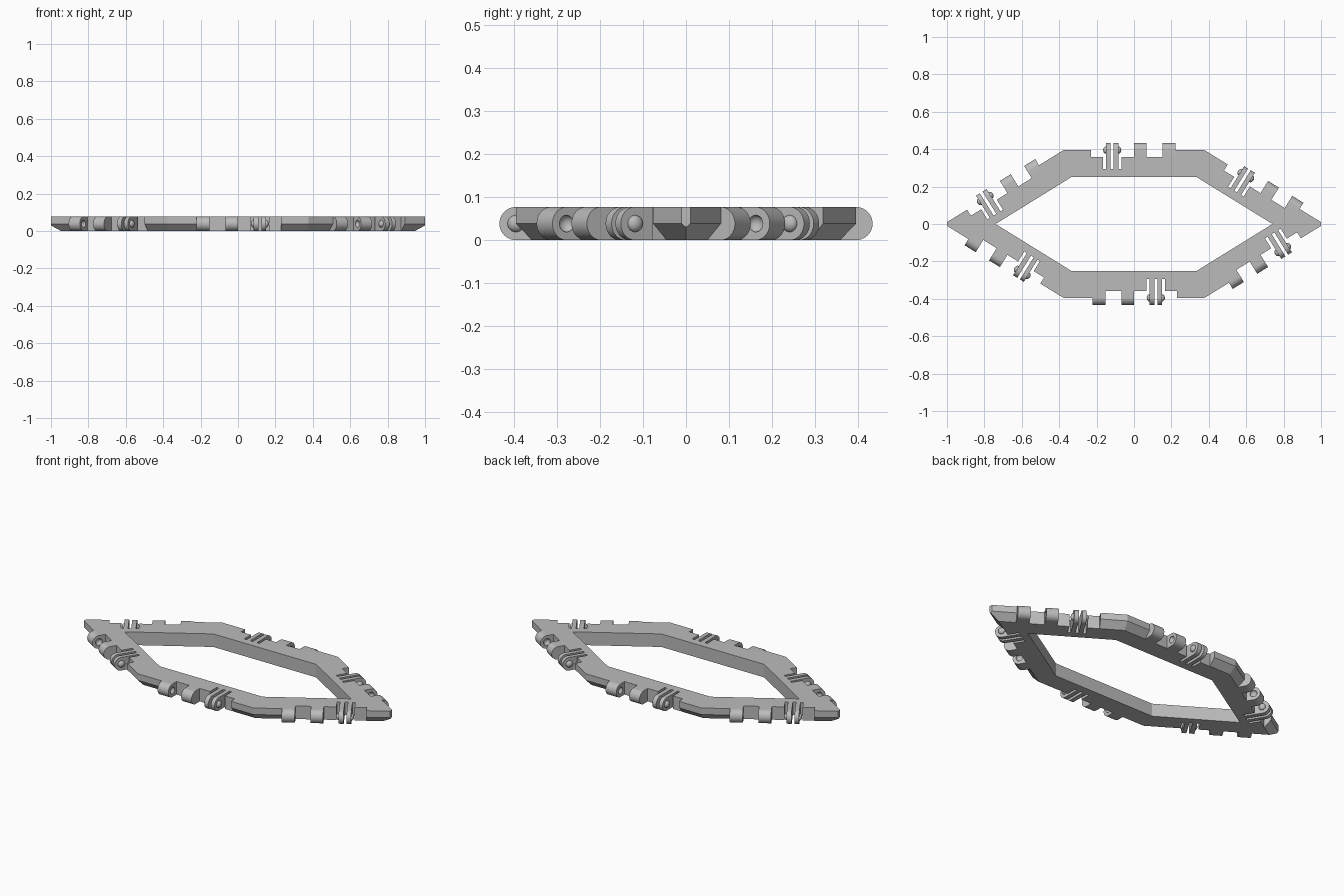
import bpy, bmesh, math
from mathutils import Matrix, Vector

if "Cube" in bpy.data.objects:
    bpy.data.objects.remove(bpy.data.objects["Cube"], do_unlink=True)

# Main dimensions
HEIGHT = 0.077
RADIUS = HEIGHT / 2            # knuckle radius, hinge axis lies on the outer edge
EDGE_Y, CORNER_X = 0.395, 0.377
SLOPE = math.atan(2 / (1 + math.sqrt(5)))
APEX_X = CORNER_X + EDGE_Y / math.tan(SLOPE)
WIDTH, CHAMFER, NOTCH, SLIT = 0.145, 0.037, 0.038, 0.101
PRONGS = [(-0.15, -0.126), (-0.109, -0.083)]
SLITS = [(-0.165, -0.15), (-0.126, -0.109), (-0.083, -0.067)]
KNUCKLES = [(0.0, 0.068), (0.152, 0.222)]
NOTCH_START, NOTCH_END = -0.23, 0.222

grey = bpy.data.materials.new("plain grey")
grey.use_nodes = True
COLOUR = (0.5, 0.5, 0.5, 1)
grey.diffuse_color = COLOUR
grey.node_tree.nodes["Principled BSDF"].inputs["Base Color"].default_value = COLOUR


def finish(bm, name):
    bmesh.ops.recalc_face_normals(bm, faces=bm.faces)
    mesh = bpy.data.meshes.new(name)
    bm.to_mesh(mesh)
    bm.free()
    mesh.materials.append(grey)
    ob = bpy.data.objects.new(name, mesh)
    bpy.context.collection.objects.link(ob)
    return ob


def smooth(ob):
    ob.data.shade_smooth()
    ob.data.set_sharp_from_angle(angle=math.radians(35))


def prism(points, offset):
    """Extrude a planar outline along an offset."""
    bm = bmesh.new()
    face = bm.faces.new([bm.verts.new(p) for p in points])
    out = bmesh.ops.extrude_face_region(bm, geom=[face], use_keep_orig=True)
    moved = [v for v in out["geom"] if isinstance(v, bmesh.types.BMVert)]
    bmesh.ops.translate(bm, verts=moved, vec=offset)
    return bm


def subtract(ob, cutter):
    cutter.hide_render = True
    mod = ob.modifiers.new("cut", 'BOOLEAN')
    mod.operation, mod.solver, mod.object = 'DIFFERENCE', 'EXACT', cutter
    bpy.context.view_layer.update()
    done = bpy.data.meshes.new_from_object(
        ob.evaluated_get(bpy.context.evaluated_depsgraph_get()))
    ob.modifiers.clear()
    ob.data = done
    bpy.data.objects.remove(cutter, do_unlink=True)


def ellipsoid(name, centre, depth, radius):
    bm = bmesh.new()
    bmesh.ops.create_uvsphere(bm, u_segments=24, v_segments=16, radius=1)
    bmesh.ops.transform(bm, verts=bm.verts, matrix=Matrix.Translation(centre)
                        @ Matrix.Diagonal((depth, radius, radius, 1)))
    return finish(bm, name)


def hinge_tab(name, start, end):
    """Block with a rounded outer end, seated on the notch wall."""
    arc = [math.pi * (i / 24 - 0.5) for i in range(25)]
    outline = [(start, -NOTCH, 0)]
    outline += [(start, RADIUS * math.cos(t), RADIUS * (1 + math.sin(t))) for t in arc]
    outline += [(start, -NOTCH, HEIGHT)]
    return finish(prism(outline, (end - start, 0, 0)), name)


def ring(bm, inset, z):
    x = CORNER_X - inset * math.tan(SLOPE / 2)
    y = EDGE_Y - inset
    a = APEX_X - inset / math.sin(SLOPE)
    return [bm.verts.new((px, py, z)) for px, py in
            ((a, 0), (x, y), (-x, y), (-a, 0), (-x, -y), (x, -y))]


# Frame: six-sided loop with the lower outer edge chamfered
bm = bmesh.new()
rings = [ring(bm, d, z) for d, z in ((0, HEIGHT), (0, RADIUS), (CHAMFER, 0),
                                     (WIDTH, 0), (WIDTH, HEIGHT))]
for r, low in enumerate(rings):
    high = rings[(r + 1) % len(rings)]
    for i in range(6):
        j = (i + 1) % 6
        bm.faces.new((low[i], low[j], high[j], high[i]))
# Blunt the two tips
for side in (-1, 1):
    bmesh.ops.bisect_plane(bm, geom=bm.verts[:] + bm.edges[:] + bm.faces[:],
                           plane_co=(side, 0, 0), plane_no=(side, 0, 0), clear_outer=True)
    bmesh.ops.holes_fill(bm, edges=[e for e in bm.edges if e.is_boundary], sides=0)
frame = finish(bm, "frame")

# Placement of each of the six sides, running clockwise
mid_x, mid_y = (CORNER_X + APEX_X) / 2, EDGE_Y / 2
sides = []
for turn in (0, math.pi):
    half = Matrix.Rotation(turn, 4, 'Z')
    for x, y, angle in ((-mid_x, mid_y, SLOPE), (0, EDGE_Y, 0), (mid_x, mid_y, -SLOPE)):
        sides.append(half @ Matrix.Translation((x, y, 0)) @ Matrix.Rotation(angle, 4, 'Z'))

# Notch with three deep slits, cut out of every side
comb = [(NOTCH_START, 0.1), (NOTCH_START, -NOTCH)]
for a, b in SLITS:
    comb += [(a, -NOTCH), (a, -SLIT), (b, -SLIT), (b, -NOTCH)]
comb += [(NOTCH_END, -NOTCH), (NOTCH_END, 0.1)]
for place in sides:
    bm = prism([(s, d, -0.05) for s, d in comb], (0, 0, 0.2))
    bmesh.ops.transform(bm, matrix=place, verts=bm.verts)
    subtract(frame, finish(bm, "notch_cutter"))

# Hinge parts for one side
parts = []
for (a, b), inner in zip(KNUCKLES, (KNUCKLES[0][1], KNUCKLES[1][0])):
    knuckle = hinge_tab("hinge_knuckle", a, b)
    subtract(knuckle, ellipsoid("dimple_cutter", (inner, 0, RADIUS), 0.016, 0.0195))
    parts.append(knuckle)
for (a, b), outer in zip(PRONGS, (PRONGS[0][0], PRONGS[1][1])):
    parts.append(hinge_tab("hinge_prong", a, b))
    parts.append(ellipsoid("hinge_stud", Vector((outer, 0, RADIUS)), 0.015, 0.0195))

# Repeat the hinge parts on all sides
for part in parts:
    smooth(part)
    for place in sides[1:]:
        copy = part.copy()
        copy.matrix_world = place
        bpy.context.collection.objects.link(copy)
    part.matrix_world = sides[0]
